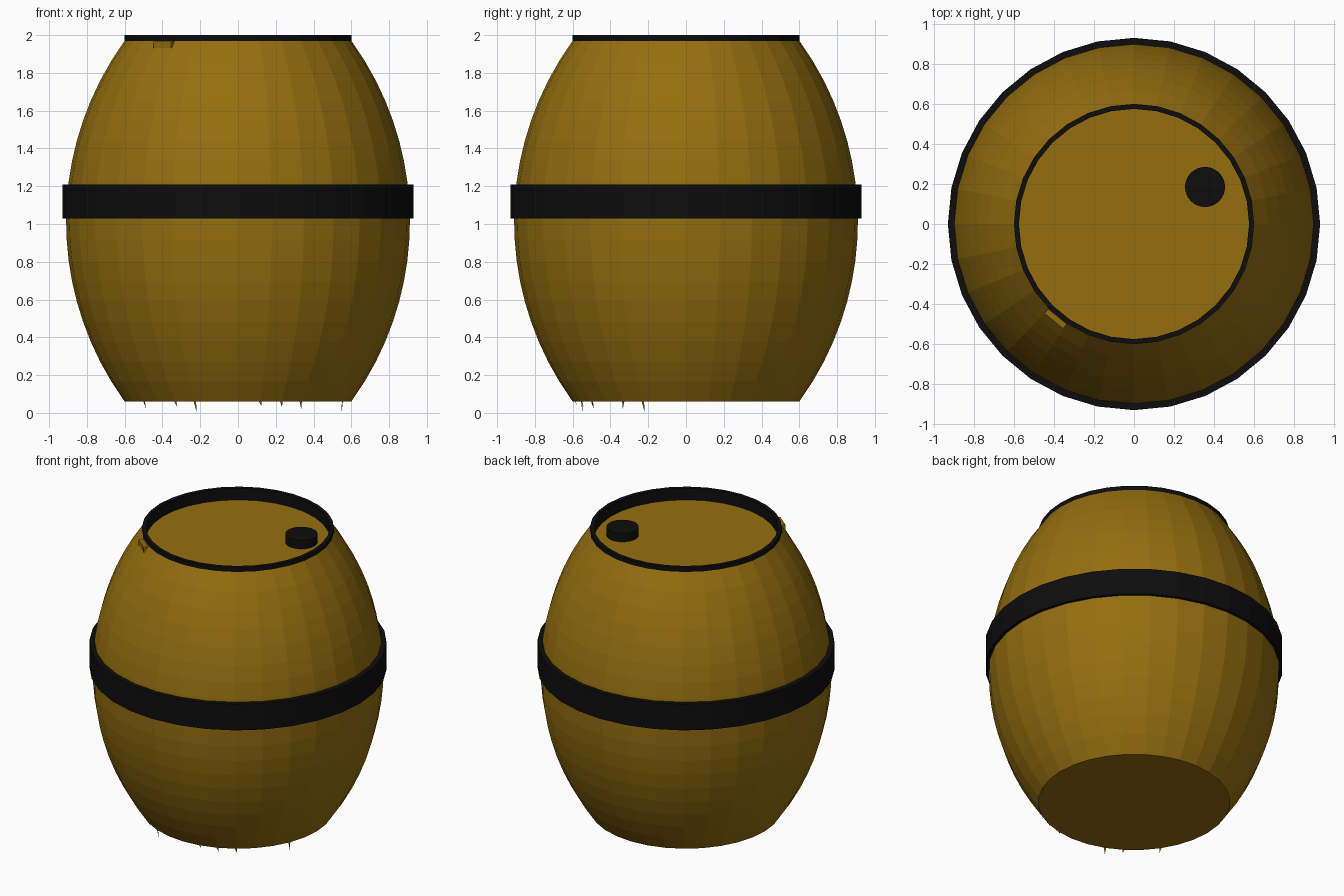
import bpy, bmesh, math

if "Cube" in bpy.data.objects:
    bpy.data.objects.remove(bpy.data.objects["Cube"])

SIDES = 32


def material(name, rgb):
    m = bpy.data.materials.new(name)
    m.diffuse_color = (*rgb, 1)
    m.use_nodes = True
    m.node_tree.nodes["Principled BSDF"].inputs["Base Color"].default_value = m.diffuse_color
    return m


WOOD = material("brown wood", (0.30, 0.158, 0.005))
BLACK = material("black iron", (0.004, 0.004, 0.0045))


def make(name, bm, mat):
    bmesh.ops.recalc_face_normals(bm, faces=bm.faces)
    me = bpy.data.meshes.new(name)
    bm.to_mesh(me)
    bm.free()
    me.materials.append(mat)
    ob = bpy.data.objects.new(name, me)
    bpy.context.collection.objects.link(ob)
    return ob


def lathe(name, profile, mat, closed=False, sides=SIDES, centre=(0, 0)):
    """Spin (radius, z) points; open profiles get end caps, closed ones form a ring."""
    bm = bmesh.new()
    rings = []
    for r, z in profile:
        rings.append([bm.verts.new((centre[0] + r * math.cos(2 * math.pi * i / sides),
                                    centre[1] + r * math.sin(2 * math.pi * i / sides), z))
                      for i in range(sides)])
    pairs = list(zip(rings, rings[1:])) + ([(rings[-1], rings[0])] if closed else [])
    for a, b in pairs:
        for i in range(sides):
            j = (i + 1) % sides
            bm.faces.new((a[i], a[j], b[j], b[i]))
    if not closed:
        bm.faces.new(rings[0])
        bm.faces.new(rings[-1])
    return make(name, bm, mat)


# Bulging stave body: circular arc profile, recessed lid on top
Z0, Z1, R_END, R_MID, ROWS = 0.06, 1.97, 0.60, 0.91, 18
half, sag = (Z1 - Z0) / 2, R_MID - R_END
arc = (half ** 2 + sag ** 2) / (2 * sag)
profile = []
for k in range(ROWS + 1):
    d = -half + 2 * half * k / ROWS
    profile.append((R_MID - arc + math.sqrt(arc ** 2 - d ** 2), Z0 + half + d))
lathe("barrel_body", profile + [(0.585, 1.97), (0.585, 1.92)], WOOD)

# Iron rim and belly hoop
lathe("top_rim", [(0.60, 1.965), (0.60, 2.0), (0.575, 2.0), (0.575, 1.91), (0.584, 1.91), (0.584, 1.965)],
      BLACK, closed=True)
lathe("belly_hoop", [(0.93, 1.03), (0.93, 1.21), (0.87, 1.21), (0.87, 1.03)], BLACK, closed=True)

# Bung on the lid
lathe("bung", [(0.10, 1.915), (0.10, 1.98)], BLACK, centre=(0.355, 0.185))

# Small wooden chip under the rim
bm = bmesh.new()
bmesh.ops.create_cube(bm, size=1)
chip = make("wood_chip", bm, WOOD)
chip.scale = (0.05, 0.12, 0.035)
chip.location = (-0.385, -0.465, 1.948)
chip.rotation_euler = (0, 0, math.atan2(-0.465, -0.385))

# Thin splinters hanging from the stave ends: (angle, lowest z)
bm = bmesh.new()
for deg, low in ((247.5, 0.0), (337.5, 0.0), (213.75, 0.02), (236.25, 0.03),
                 (281.25, 0.04), (292.5, 0.03), (303.75, 0.02)):
    a = math.radians(deg)

    def pt(r, da, z):
        return bm.verts.new((r * math.cos(a + da), r * math.sin(a + da), z))
    bm.faces.new((pt(0.598, -0.012, 0.061), pt(0.598, 0.012, 0.061), pt(0.59, 0.014, low)))
make("bottom_splinters", bm, WOOD)
